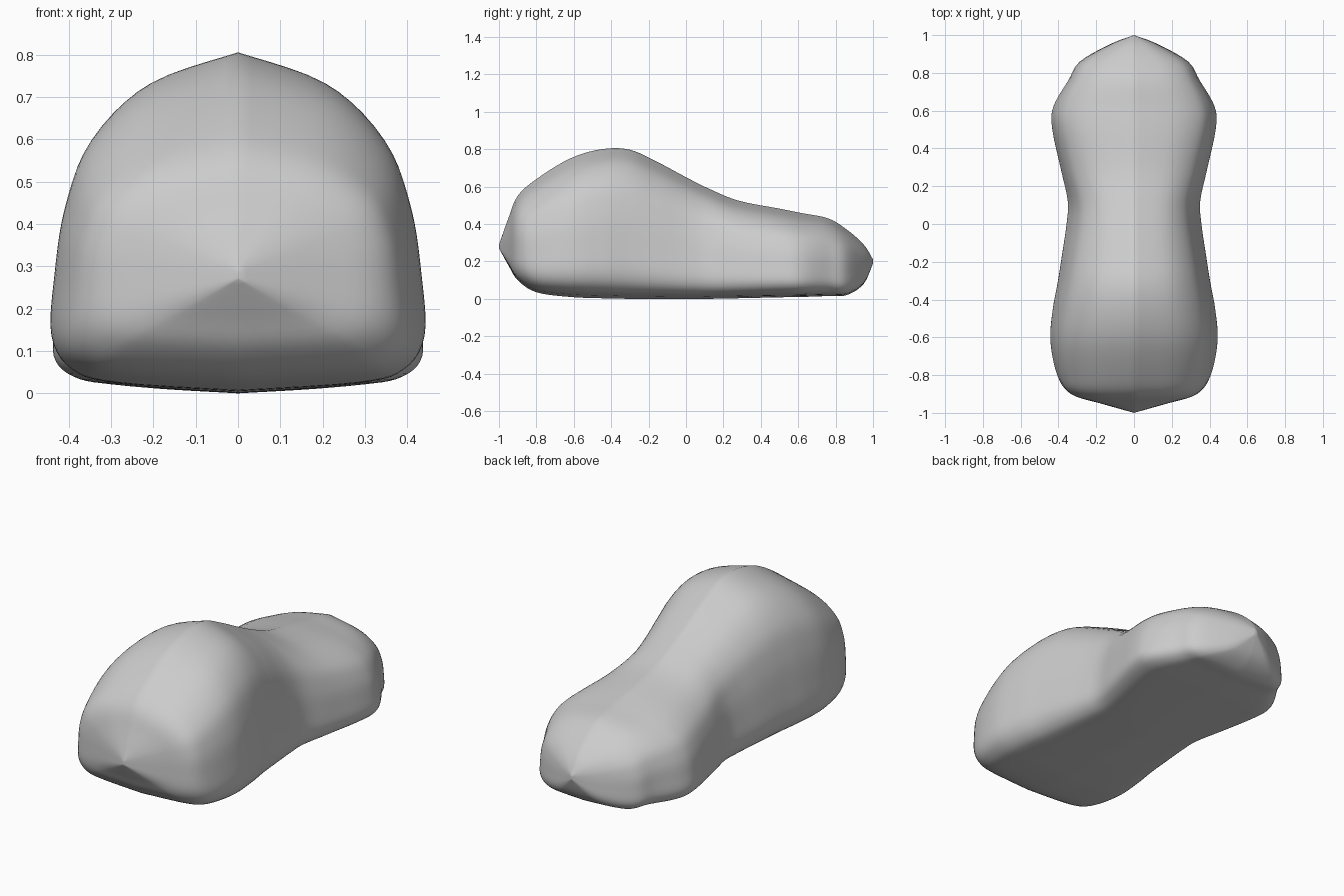
import bpy, bmesh

if "Cube" in bpy.data.objects:
    bpy.data.objects.remove(bpy.data.objects["Cube"], do_unlink=True)

# Stations along the body: y, half width, bottom z, top z, shoulder fullness
STATIONS = [
    (-1.0, 0.0, 0.27, 0.29, 1.0), (-0.95, 0.17, 0.18, 0.43, 1.1),
    (-0.9, 0.32, 0.10, 0.55, 1.1), (-0.8, 0.40, 0.035, 0.64, 1.03),
    (-0.62, 0.44, 0.01, 0.75, 1.0), (-0.45, 0.43, 0.003, 0.8, 0.98),
    (-0.3, 0.405, 0.0, 0.797, 0.96), (-0.15, 0.385, 0.0, 0.73, 0.93),
    (0.0, 0.365, 0.0, 0.65, 0.91), (0.12, 0.355, 0.0, 0.59, 0.94),
    (0.28, 0.385, 0.003, 0.525, 0.98), (0.5, 0.43, 0.008, 0.482, 1.0),
    (0.62, 0.425, 0.01, 0.458, 1.0), (0.76, 0.34, 0.015, 0.43, 1.05),
    (0.86, 0.28, 0.02, 0.37, 1.05), (0.95, 0.13, 0.08, 0.29, 1.0),
    (1.0, 0.0, 0.19, 0.21, 1.0),
]
# Half cross-section: width fraction, height fraction
SECTION = [(0, 0), (0.65, 0.025), (0.89, 0.065), (1, 0.17), (0.985, 0.36),
           (0.93, 0.57), (0.80, 0.76), (0.5, 0.91), (0, 1)]


def spline(points, steps):
    """Smooth curve through all the points, with free ends."""
    result = []
    last = len(points) - 1
    for i in range(last):
        quad = [points[max(0, min(last, i + k))] for k in (-1, 0, 1, 2)]
        for s in range(steps):
            t = s / steps
            result.append(tuple(
                b + t * ((c - a) + t * ((2*a - 5*b + 4*c - d) + t * (3*b - a - 3*c + d))) / 2
                for a, b, c, d in zip(*quad)))
    return result + [points[-1]]


# Loft the half body between the stations
bm = bmesh.new()
rings = []
for y, width, low, high, full in spline(STATIONS, 5):
    half = [(u * width * (1 + (full - 1) * min(1, v * 1.5)), low + (high - low) * v)
            for u, v in SECTION]
    rings.append([bm.verts.new((max(0, x), y, z)) for x, z in spline(half, 5)])
for near, far in zip(rings, rings[1:]):
    for j in range(len(near) - 1):
        bm.faces.new((near[j], far[j], far[j + 1], near[j + 1]))

# Mirror to the other side and weld the centre line
copy = bmesh.ops.duplicate(bm, geom=bm.verts[:] + bm.edges[:] + bm.faces[:])["geom"]
mirrored = [g for g in copy if isinstance(g, bmesh.types.BMVert)]
for vert in mirrored:
    vert.co.x *= -1
bmesh.ops.remove_doubles(bm, verts=bm.verts, dist=0.0005)
bmesh.ops.recalc_face_normals(bm, faces=bm.faces)
mesh = bpy.data.meshes.new("car_body")
bm.to_mesh(mesh)
bm.free()
body = bpy.data.objects.new("car_body", mesh)
bpy.context.collection.objects.link(body)

# Plain grey paint
grey = bpy.data.materials.new("plain_grey")
grey.use_nodes = True
colour = (0.6, 0.6, 0.6, 1)
grey.diffuse_color = colour
grey.node_tree.nodes["Principled BSDF"].inputs["Base Color"].default_value = colour
mesh.materials.append(grey)

body.select_set(True)
bpy.context.view_layer.objects.active = body
bpy.ops.object.shade_smooth()
